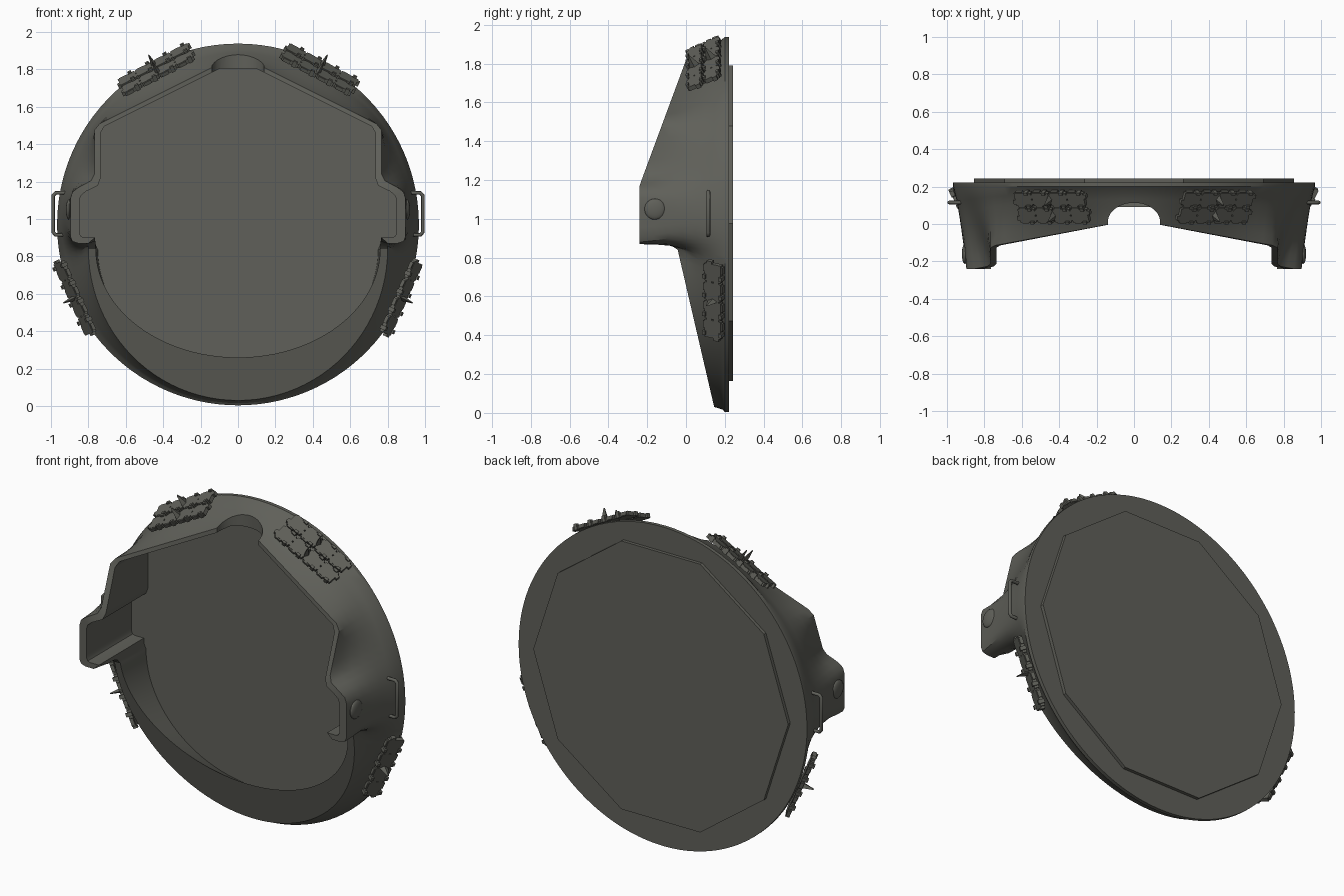
import bpy
import bmesh
from math import sin, cos, pi, radians, atan2, hypot, ceil
from mathutils import Matrix, Vector

old = bpy.data.objects.get("Cube")
if old:
    bpy.data.objects.remove(old, do_unlink=True)

olive = bpy.data.materials.new("olive_grey")
olive.use_nodes = True
COLOUR = (0.115, 0.116, 0.1, 1)
olive.diffuse_color = COLOUR
olive.node_tree.nodes["Principled BSDF"].inputs["Base Color"].default_value = COLOUR

MID = 0.971      # height of the disc centre
RADIUS = 0.967
FLOOR = 0.19     # depth of the recess floor


def finish(bm, name, smooth=True):
    bmesh.ops.recalc_face_normals(bm, faces=bm.faces[:])
    mesh = bpy.data.meshes.new(name)
    bm.to_mesh(mesh)
    bm.free()
    mesh.materials.append(olive)
    obj = bpy.data.objects.new(name, mesh)
    bpy.context.collection.objects.link(obj)
    if smooth:
        smooth_shade(obj)
    return obj


def smooth_shade(obj):
    bpy.ops.object.select_all(action='DESELECT')
    obj.select_set(True)
    bpy.context.view_layer.objects.active = obj
    bpy.ops.object.shade_smooth_by_angle(angle=radians(30))


def box(bm, frame, size, loc):
    bmesh.ops.create_cube(bm, size=1, matrix=frame @ Matrix.Translation(loc) @ Matrix.Diagonal((*size, 1)))


def upper_y(z):
    return max(-0.24, -0.24 + (z - 1.17) * 0.37)


def lower_y(z):
    return -0.045 + (0.85 - z) * 0.232


# Half outline of the rim: outer x, z and inner x, z
corners = [
    (0, 1.83, 0, 1.805), (0.1, 1.83, 0.095, 1.805),
    (0.74, 1.51, 0.715, 1.495), (0.768, 1.475, 0.736, 1.46),
    (0.768, 1.24, 0.736, 1.215), (0.785, 1.205, 0.75, 1.178),
    (0.855, 1.168, 0.815, 1.147), (0.885, 1.145, 0.84, 1.125),
    (0.896, 1.11, 0.848, 1.1), (0.896, 0.905, 0.848, 0.925),
    (0.885, 0.88, 0.84, 0.907), (0.855, 0.87, 0.825, 0.902),
    (0.8, 0.87, 0.765, 0.902),
]
half = []
for a, b in zip(corners, corners[1:]):
    steps = max(1, ceil(hypot(b[0] - a[0], b[1] - a[1]) / 0.06))
    for i in range(steps):
        half.append([p + (q - p) * i / steps for p, q in zip(a, b)])
half.append(corners[-1])
outer = [Vector((r[0], upper_y(r[1]), r[1])) for r in half]
inner = [Vector((r[2], upper_y(r[1]), r[3])) for r in half]
# Fillet below the pod, then the round lower rim
for y, z in ((-0.16, 0.869), (-0.1, 0.867), (-0.065, 0.856)):
    outer.append(Vector((0.8, y, z)))
    inner.append(Vector((0.763, y, z + 0.012)))
floor = [Vector((p.x, FLOOR, p.z)) for p in inner]
ARC = 24
for i in range(ARC + 1):
    t = pi / 2 * i / ARC
    c = cos(t) if i < ARC else 0
    zo, zi = 0.84 - 0.81 * sin(t), 0.84 - 0.58 * sin(t)
    outer.append(Vector((0.8 * c, lower_y(zo), zo)))
    inner.append(Vector((0.76 * c, lower_y(zi), zi)))
    # The lower wall is undercut, so the floor reaches below the rim
    floor.append(Vector((0.75 * c, FLOOR, 0.84 - 0.64 * sin(t))))


def whole(points):
    return points + [Vector((-p.x, p.y, p.z)) for p in reversed(points[1:-1])]


def relax(ring, times):
    for _ in range(times):
        ring = [p * 0.5 + (ring[i - 1] + ring[(i + 1) % len(ring)]) * 0.25 for i, p in enumerate(ring)]
    return ring


def on_circle(p, y):
    a = atan2(p.z - MID, p.x)
    return Vector((RADIUS * cos(a), y, MID + RADIUS * sin(a)))


floor, outer, inner = whole(floor), whole(outer), whole(inner)

# Shell: recess floor, inner wall, rim, flared outer wall, back disc
base = [on_circle(p, 0.2) for p in relax([on_circle(p, 0.2) for p in outer], 24)]
rings = [floor, inner, outer]
STEPS = 6
for k in range(1, STEPS):
    s = k / STEPS
    f = s ** 1.2
    ring = [Vector((p.x + (e.x - p.x) * f, p.y + (e.y - p.y) * s, p.z + (e.z - p.z) * f))
            for p, e in zip(outer, base)]
    rings.append(relax(ring, 2 * k - 1))
rings += [base, [Vector((p.x, 0.222, p.z)) for p in base]]

bm = bmesh.new()
loops = [[bm.verts.new(p) for p in ring] for ring in rings]
n = len(outer)
for la, lb in zip(loops, loops[1:]):
    for i in range(n):
        j = (i + 1) % n
        bm.faces.new((la[i], la[j], lb[j], lb[i]))
bm.faces.new(loops[0])
bm.faces.new(loops[-1])
shell = finish(bm, "turret_shell", False)

# Rounded notch in the top of the rim
bm = bmesh.new()
bmesh.ops.create_cone(bm, cap_ends=True, segments=40, radius1=0.14, radius2=0.14, depth=0.4,
                      matrix=Matrix.Translation((0, 0.01, 1.96)) @ Matrix.Diagonal((1, 0.74, 1, 1)))
cutter = finish(bm, "notch_cutter", False)
cutter.hide_render = True
mod = shell.modifiers.new("notch", 'BOOLEAN')
mod.operation = 'DIFFERENCE'
mod.solver = 'EXACT'
mod.object = cutter
bpy.ops.object.select_all(action='DESELECT')
shell.select_set(True)
bpy.context.view_layer.objects.active = shell
bpy.ops.object.modifier_apply(modifier=mod.name)
bpy.data.objects.remove(cutter, do_unlink=True)
smooth_shade(shell)

# Ten-sided plate on the back
bm = bmesh.new()
bmesh.ops.create_cone(bm, cap_ends=True, segments=10, radius1=0.855, radius2=0.855, depth=0.04,
                      matrix=Matrix.Translation((0, 0.222, 0.977)) @ Matrix.Rotation(pi / 2, 4, 'X')
                      @ Matrix.Rotation(pi / 2, 4, 'Z'))
finish(bm, "back_plate", False)


def track(name, angle, radius, y, tilt, rows, width):
    """Spare track links lying along the wall, with guide horns."""
    out = Vector((cos(angle), 0, sin(angle)))
    along = Vector((sin(angle), 0, -cos(angle)))
    depth = Vector((0, 1, 0))
    across = depth * cos(tilt) + out * sin(tilt)
    normal = out * cos(tilt) - depth * sin(tilt)
    frame = Matrix((along, across, normal)).transposed().to_4x4()
    frame.translation = out * radius + Vector((0, y, MID))
    bm = bmesh.new()
    for r in range(rows):
        v = (r - (rows - 1) / 2) * width * 1.05
        for k in range(4):
            u = (k - 1.5) * 0.106
            box(bm, frame, (0.098, width * 0.84, 0.024), (u, v, 0))
            for side in (-1, 1):
                # Hinge lugs and raised pin ends
                box(bm, frame, (0.03, width * 0.26, 0.024), (u + side * 0.048, v + side * width * 0.18, 0))
                box(bm, frame, (0.022, width * 0.16, 0.036), (u + 0.025, v + side * width * 0.42, 0.004))
                box(bm, frame, (0.04, width * 0.12, 0.02), (u - 0.02, v + side * width * 0.44, 0))
        bmesh.ops.create_cone(bm, cap_ends=True, segments=4, radius1=0.03, radius2=0.006, depth=0.07,
                              matrix=frame @ Matrix.Translation((0, v, 0.04)) @ Matrix.Diagonal((0.5, 1, 1, 1)))
    finish(bm, name, False)


for side, label in ((1, "left"), (-1, "right")):
    def facing(deg):
        return radians(deg if side > 0 else 180 - deg)

    track("upper_track_" + label, facing(62.2), 0.936, 0.092, radians(27), 2, 0.092)
    track("lower_track_" + label, facing(-24.2), 0.956, 0.143, radians(28), 1, 0.112)

    # Grab handle bent from rod
    curve = bpy.data.curves.new("handle_path", 'CURVE')
    curve.dimensions = '3D'
    curve.bevel_depth = 0.01
    curve.bevel_resolution = 2
    curve.use_fill_caps = True
    path = [(0.91, 1.14), (0.975, 1.14), (0.988, 1.125), (0.988, 0.93), (0.975, 0.915), (0.91, 0.915)]
    spline = curve.splines.new('POLY')
    spline.points.add(len(path) - 1)
    for point, (x, z) in zip(spline.points, path):
        point.co = (side * x, 0.115, z, 1)
    curve.materials.append(olive)
    handle = bpy.data.objects.new("handle_" + label, curve)
    bpy.context.collection.objects.link(handle)

    # Low round boss on the side pod
    bm = bmesh.new()
    bmesh.ops.create_uvsphere(bm, u_segments=24, v_segments=12, radius=0.054,
                              matrix=Matrix.Translation((side * 0.904, -0.16, 1.05))
                              @ Matrix.Diagonal((0.3, 1, 1, 1)))
    finish(bm, "pod_boss_" + label)
